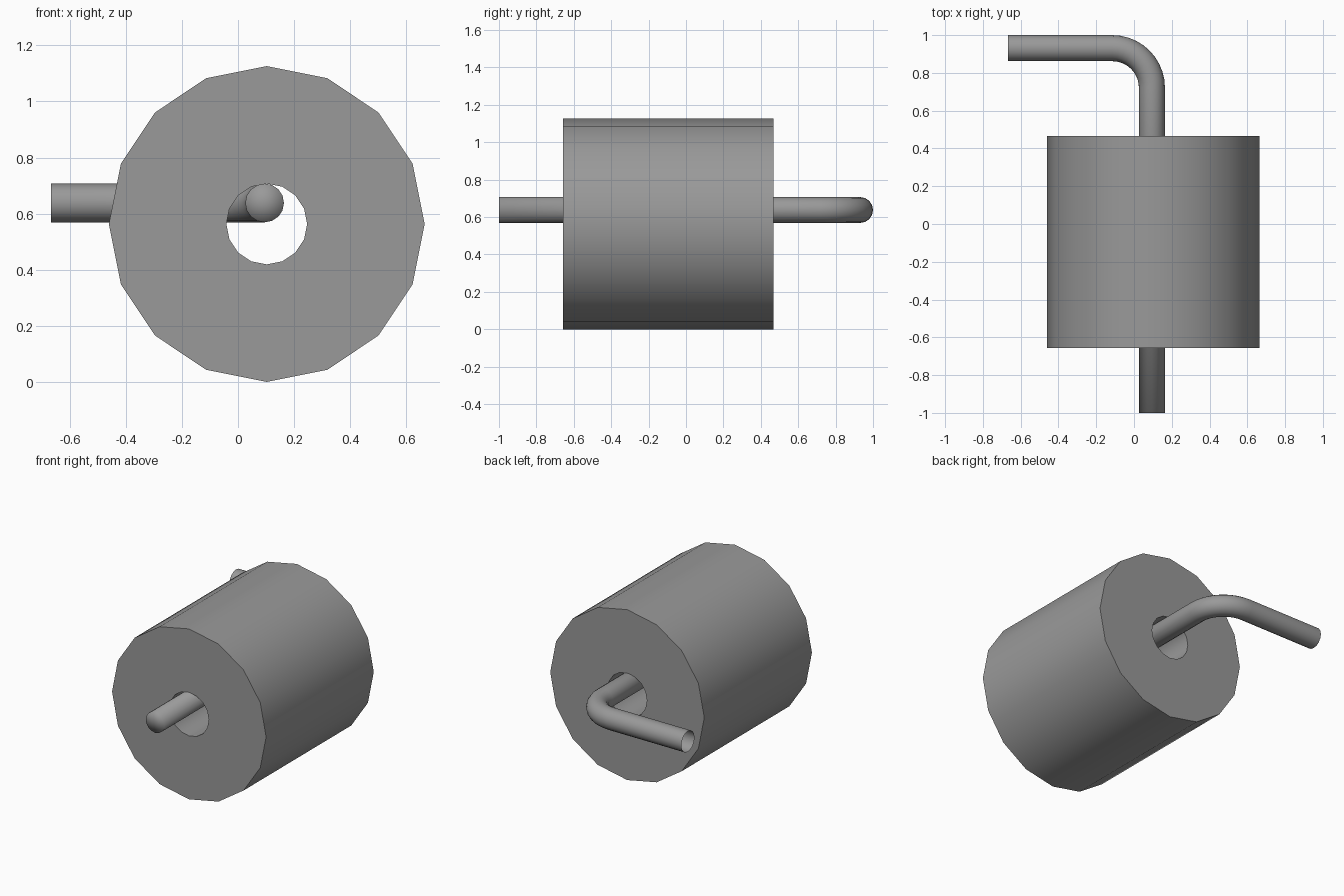
import bpy, bmesh, math

if "Cube" in bpy.data.objects:
    bpy.data.objects.remove(bpy.data.objects["Cube"])

SIDES = 16
CX, CZ = 0.1025, 0.563

grey = bpy.data.materials.new("dark_grey")
grey.diffuse_color = (0.32, 0.32, 0.32, 1)
grey.use_nodes = True
grey.node_tree.nodes["Principled BSDF"].inputs["Base Color"].default_value = grey.diffuse_color


def add_object(name, bm):
    bmesh.ops.recalc_face_normals(bm, faces=bm.faces)
    mesh = bpy.data.meshes.new(name)
    bm.to_mesh(mesh)
    bm.free()
    mesh.materials.append(grey)
    obj = bpy.data.objects.new(name, mesh)
    bpy.context.collection.objects.link(obj)
    bpy.ops.object.select_all(action='DESELECT')
    obj.select_set(True)
    bpy.context.view_layer.objects.active = obj


def bridge(bm, a, b):
    for i in range(SIDES):
        j = (i + 1) % SIDES
        bm.faces.new((a[i], a[j], b[j], b[i]))


ANGLES = [math.tau * i / SIDES for i in range(SIDES)]

# Paper roll: 16-sided thick tube along y
bm = bmesh.new()
rings = [[bm.verts.new((CX + r * math.sin(a), y, CZ + r * math.cos(a))) for a in ANGLES]
         for r, y in ((0.563, -0.657), (0.563, 0.467), (0.144, 0.467), (0.144, -0.657))]
for a, b in zip(rings, rings[1:] + rings[:1]):
    bridge(bm, a, b)
add_object("paper_roll", bm)
bpy.ops.object.shade_smooth_by_angle(angle=math.radians(30))

# Holder rod path: straight spindle, rounded elbow, side arm (x, y, turn)
RX, RY, RZ, BEND, RADIUS = 0.095, 0.931, 0.638, 0.21, 0.069
path = [(RX, -1.0, 0)]
for i in range(11):
    t = math.pi / 2 * i / 10
    path.append((RX - BEND + BEND * math.cos(t), RY - BEND + BEND * math.sin(t), t))
path.append((-0.666, RY, math.pi / 2))

# Sweep a round section; front end has a softly shaded cap, arm end is open
bm = bmesh.new()
rings = [[bm.verts.new((x + RADIUS * math.sin(a) * math.cos(t),
                        y + RADIUS * math.sin(a) * math.sin(t),
                        RZ + RADIUS * math.cos(a))) for a in ANGLES]
         for x, y, t in path]
for a, b in zip(rings, rings[1:]):
    bridge(bm, a, b)
bmesh.ops.poke(bm, faces=[bm.faces.new(rings[0])])
add_object("holder_rod", bm)
bpy.ops.object.shade_smooth()
